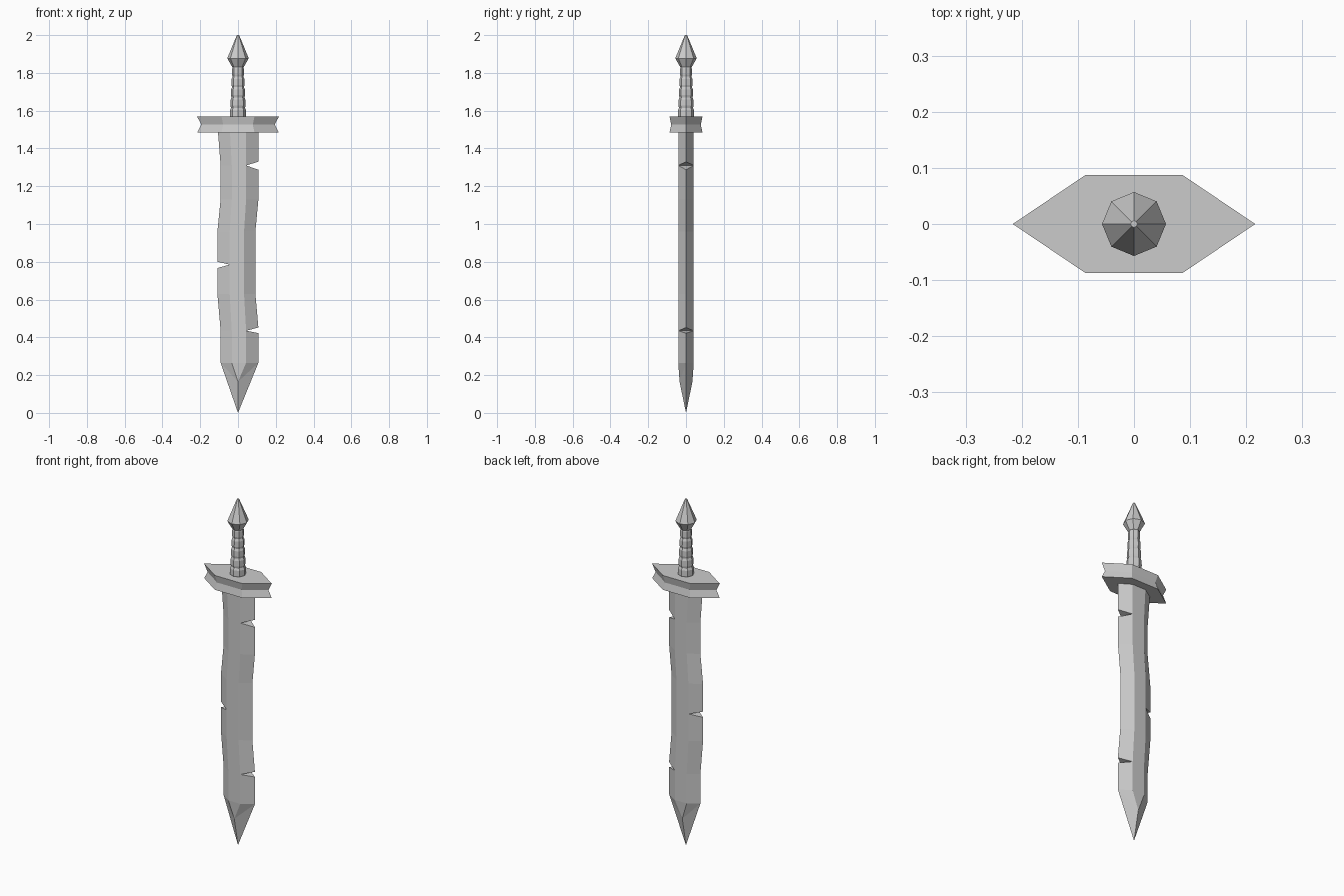
import bpy, bmesh, math

if "Cube" in bpy.data.objects:
    bpy.data.objects.remove(bpy.data.objects["Cube"])


def finish(name, bm):
    bmesh.ops.remove_doubles(bm, verts=bm.verts, dist=1e-5)
    bmesh.ops.recalc_face_normals(bm, faces=bm.faces)
    mesh = bpy.data.meshes.new(name)
    bm.to_mesh(mesh)
    bm.free()
    obj = bpy.data.objects.new(name, mesh)
    bpy.context.collection.objects.link(obj)
    return obj


def loft(name, rings):
    """Join equal-sized rings of points and cap both ends."""
    bm = bmesh.new()
    loops = [[bm.verts.new(p) for p in ring] for ring in rings]
    n = len(loops[0])
    for a, b in zip(loops, loops[1:]):
        for i in range(n):
            j = (i + 1) % n
            bm.faces.new((a[i], a[j], b[j], b[i]))
    bm.faces.new(loops[0])
    bm.faces.new(loops[-1])
    return finish(name, bm)


def octagon(r, z):
    return [(r * math.cos(i * math.pi / 4), r * math.sin(i * math.pi / 4), z)
            for i in range(8)]


# Blade: rows of (edge x, edge z, inner x, inner z), top to bottom.
# Two neighbouring rows with the same inner point make a notch.
T = 0.041
LEFT = [(-.107, 1.5, -.043, 1.5), (-.092, 1.31, -.033, 1.31),
        (-.092, 1.13, -.033, 1.13), (-.109, .96, -.044, .96),
        (-.109, .80, -.044, .785), (-.109, .767, -.044, .785),
        (-.109, .63, -.044, .63), (-.092, .435, -.033, .435),
        (-.092, .265, -.033, .265)]
RIGHT = [(.108, 1.5, .043, 1.5), (.108, 1.33, .043, 1.31),
         (.108, 1.287, .043, 1.31), (.108, 1.13, .043, 1.13),
         (.092, .96, .032, .96), (.092, .785, .032, .785),
         (.092, .63, .032, .63), (.108, .452, .043, .435),
         (.108, .422, .043, .435), (.108, .265, .043, .265)]

bm = bmesh.new()


def face(*pts):
    bm.faces.new([bm.verts.new(p) for p in pts])


def inner_line(rows):
    pts = []
    for _, _, x, z in rows:
        if (x, z) not in pts:
            pts.append((x, z))
    return pts


tip = (0, 0, 0)
for rows in (LEFT, RIGHT):
    for a, b in zip(rows, rows[1:]):
        ea, eb = (a[0], 0, a[1]), (b[0], 0, b[1])
        if a[2:] == b[2:]:
            for e in (ea, eb):
                face(e, (a[2], -T, a[3]), (a[2], T, a[3]))
        else:
            for y in (-T, T):
                face(ea, eb, (b[2], y, b[3]), (a[2], y, a[3]))
    xe, ze, xi, zi = rows[-1]
    for s in (-1, 1):
        ridge = (0, s * .034, .165)
        face((xe, 0, ze), (xi, s * T, zi), ridge)
        face((xe, 0, ze), ridge, tip)
for s in (-1, 1):
    left, right = inner_line(LEFT), inner_line(RIGHT)
    for (a, b), (c, d) in zip(zip(left, left[1:]), zip(right, right[1:])):
        face(*[(x, s * T, z) for x, z in (a, b, d, c)])
    face((left[-1][0], s * T, left[-1][1]), (right[-1][0], s * T, right[-1][1]),
         (0, s * .034, .165))
face((-.107, 0, 1.5), (-.043, -T, 1.5), (.043, -T, 1.5),
     (.108, 0, 1.5), (.043, T, 1.5), (-.043, T, 1.5))
finish("blade", bm)

# Crossguard: stretched hexagon, pinched around the middle
HEX = [(.216, 0), (.087, .087), (-.087, .087),
       (-.216, 0), (-.087, -.087), (.087, -.087)]
loft("crossguard", [[(x * k, y * k, z) for x, y in HEX]
                    for z, k in ((1.485, 1), (1.526, .9), (1.568, 1))])

# Grip: tapered octagonal handle with wrapped bands
rings = []
for i in range(5):
    z = 1.56 + i * .055
    r = .043 - i * .0028
    rings += [octagon(r - .003, z), octagon(r, z + .012),
              octagon(r - .001, z + .043)]
rings.append(octagon(.028, 1.835))
loft("grip", rings)

# Pommel: faceted spike
loft("pommel", [octagon(.03, 1.83), octagon(.057, 1.877), octagon(.006, 2.0)])
